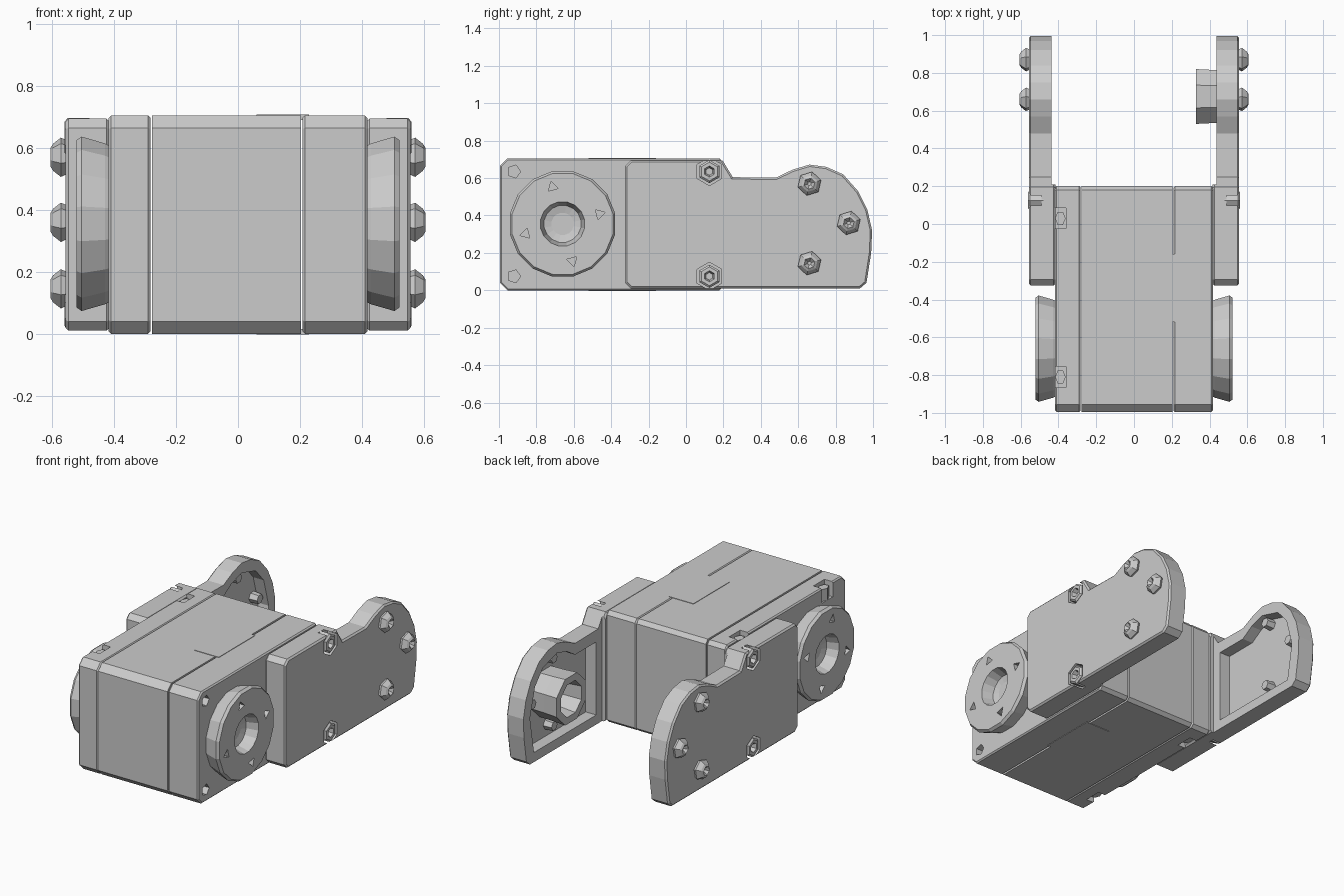
import bpy, bmesh
from math import cos, sin, pi, radians

old = bpy.data.objects.get("Cube")
if old:
    bpy.data.objects.remove(old, do_unlink=True)

GREY = (0.6, 0.6, 0.6, 1)
grey = bpy.data.materials.new("light_grey")
grey.use_nodes = True
grey.diffuse_color = GREY
grey.node_tree.nodes["Principled BSDF"].inputs["Base Color"].default_value = GREY


def loft(name, rings):
    """Closed solid through a row of equal rings of points."""
    bm = bmesh.new()
    rows = [[bm.verts.new(p) for p in ring] for ring in rings]
    n = len(rows[0])
    for a, b in zip(rows, rows[1:]):
        for i in range(n):
            j = (i + 1) % n
            bm.faces.new((a[i], a[j], b[j], b[i]))
    bm.faces.new(rows[0][::-1])
    bm.faces.new(rows[-1])
    bmesh.ops.recalc_face_normals(bm, faces=bm.faces)
    mesh = bpy.data.meshes.new(name)
    bm.to_mesh(mesh)
    bm.free()
    mesh.materials.append(grey)
    obj = bpy.data.objects.new(name, mesh)
    bpy.context.collection.objects.link(obj)
    return obj


def prism(name, outline, x0, x1):
    """Side outline (y, z) extruded along x."""
    return loft(name, [[(x, y, z) for y, z in outline] for x in (x0, x1)])


def turned(name, y, z, profile, sides, s=1, turn=0.0):
    """Part turned about a line along x; profile is (x, radius)."""
    angles = [turn + 2 * pi * i / sides for i in range(sides)]
    return loft(name, [[(s * x, y + r * cos(a), z + r * sin(a)) for a in angles]
                       for x, r in profile])


def box(name, x, y, z):
    return prism(name, [(y[0], z[0]), (y[1], z[0]), (y[1], z[1]), (y[0], z[1])], *x)


def bake(obj):
    graph = bpy.context.evaluated_depsgraph_get()
    mesh = bpy.data.meshes.new_from_object(obj.evaluated_get(graph))
    obj.modifiers.clear()
    obj.data = mesh


def cut(obj, cutters):
    for c in cutters:
        mod = obj.modifiers.new("cut", 'BOOLEAN')
        mod.operation, mod.solver, mod.object = 'DIFFERENCE', 'EXACT', c
    bake(obj)
    for c in cutters:
        bpy.data.objects.remove(c, do_unlink=True)


def soften(obj, width):
    mod = obj.modifiers.new("bevel", 'BEVEL')
    mod.width, mod.segments, mod.limit_method = width, 1, 'ANGLE'
    mod.angle_limit = radians(60)
    bake(obj)


# Motor housing in three shells, parted by narrow seams
housing = [(-0.995, 0.04), (-0.955, 0), (0.18, 0), (0.2, 0.02),
           (0.2, 0.68), (0.18, 0.705), (-0.955, 0.705), (-0.995, 0.665)]
rear_cover = prism("rear_cover", housing, -0.418, -0.282)
centre_shell = prism("centre_shell", housing, -0.278, 0.204)
front_cover = prism("front_cover", housing, 0.208, 0.418)
for cover in (rear_cover, front_cover):
    soften(cover, 0.008)

# Cover tabs reaching over the centre shell
for name, z in (("top_tab", (0.69, 0.708)), ("bottom_tab", (-0.003, 0.015))):
    box(name, (0.06, 0.23), (-0.52, -0.16), z)

# Corner screw holes in the front cover
cut(front_cover, [turned("hole", -0.92, z, [(0.35, 0.036), (0.5, 0.036)], 5)
                  for z in (0.075, 0.635)])

# Corner notches with upright screws in the rear cover
notches = []
for y in (-0.81, 0.03):
    for z0, z1, level in ((0.61, 0.8, 0.64), (-0.1, 0.095, 0.065)):
        notches.append(box("notch", (-0.5, -0.36), (y - 0.055, y + 0.055), (z0, z1)))
        ring = [(-0.39 + 0.028 * cos(k * pi / 3), y + 0.04 * sin(k * pi / 3))
                for k in range(6)]
        loft("cover_screw", [[(px, py, h) for px, py in ring]
                             for h in (level - 0.045, level + 0.045)])
cut(rear_cover, notches)

# Side bracket outline and the hollow behind its arm
bracket = [(-0.325, 0.04), (-0.295, 0.01), (0.93, 0.01), (0.965, 0.04),
           (0.99, 0.2), (0.995, 0.32), (0.97, 0.43), (0.92, 0.53), (0.84, 0.62),
           (0.75, 0.66), (0.66, 0.672), (0.57, 0.645), (0.48, 0.602),
           (0.25, 0.605), (0.195, 0.695), (-0.295, 0.695), (-0.325, 0.665)]
hollow = [(0.27, 0.07), (0.89, 0.07), (0.93, 0.3), (0.88, 0.48), (0.8, 0.57),
          (0.66, 0.61), (0.56, 0.58), (0.48, 0.53), (0.27, 0.53)]
HORN_Y, MID_Z = -0.66, 0.355

for side, s in (("left", 1), ("right", -1)):
    # Bracket, hollowed inside and notched for the fixing bolts
    plate = prism(side + "_bracket", bracket, s * 0.415, s * 0.557)
    soften(plate, 0.01)
    cutters = [prism("hollow", hollow, s * 0.38, s * 0.51),
               box("relief", (s * 0.38, s * 0.437), (0.21, 1.1), (-0.1, 0.8))]
    for z in (0.635, 0.075):
        cutters.append(turned("bolt_seat", 0.125, z, [(0.49, 0.075), (0.6, 0.075)],
                              6, s, pi / 6))
        turned(side + "_fixing_bolt", 0.125, z,
               [(0.48, 0.062), (0.55, 0.062), (0.56, 0.05), (0.56, 0.03), (0.53, 0.02)],
               6, s, pi / 6)
    cut(plate, cutters)

    # Domed arm screws and their posts inside
    for y, z in ((0.66, 0.57), (0.87, 0.36), (0.66, 0.145)):
        turned(side + "_arm_screw", y, z,
               [(0.55, 0.055), (0.572, 0.065), (0.597, 0.045), (0.606, 0.03), (0.585, 0.01)],
               6, s, 0.3)
        turned(side + "_screw_post", y, z, [(0.52, 0.035), (0.455, 0.03)], 6, s)

    # Round drive horn with a central pit and four small holes
    horn = turned(side + "_horn", HORN_Y, MID_Z,
                  [(0.41, 0.255), (0.43, 0.265), (0.505, 0.287), (0.522, 0.275),
                   (0.522, 0.12), (0.45, 0.1), (0.44, 0.06)], 16, s, pi / 16)
    cut(horn, [turned("pin_hole", HORN_Y + 0.205 * cos(a), MID_Z + 0.205 * sin(a),
                      [(0.48, 0.032), (0.56, 0.032)], 3, s, a)
               for a in (radians(15 + 90 * k) for k in range(4))])

# Hollow bearing boss on the inside of the left arm
turned("bearing_boss", 0.675, MID_Z,
       [(0.52, 0.15), (0.42, 0.152), (0.328, 0.157), (0.328, 0.11), (0.46, 0.095)],
       8, 1, pi / 8)
